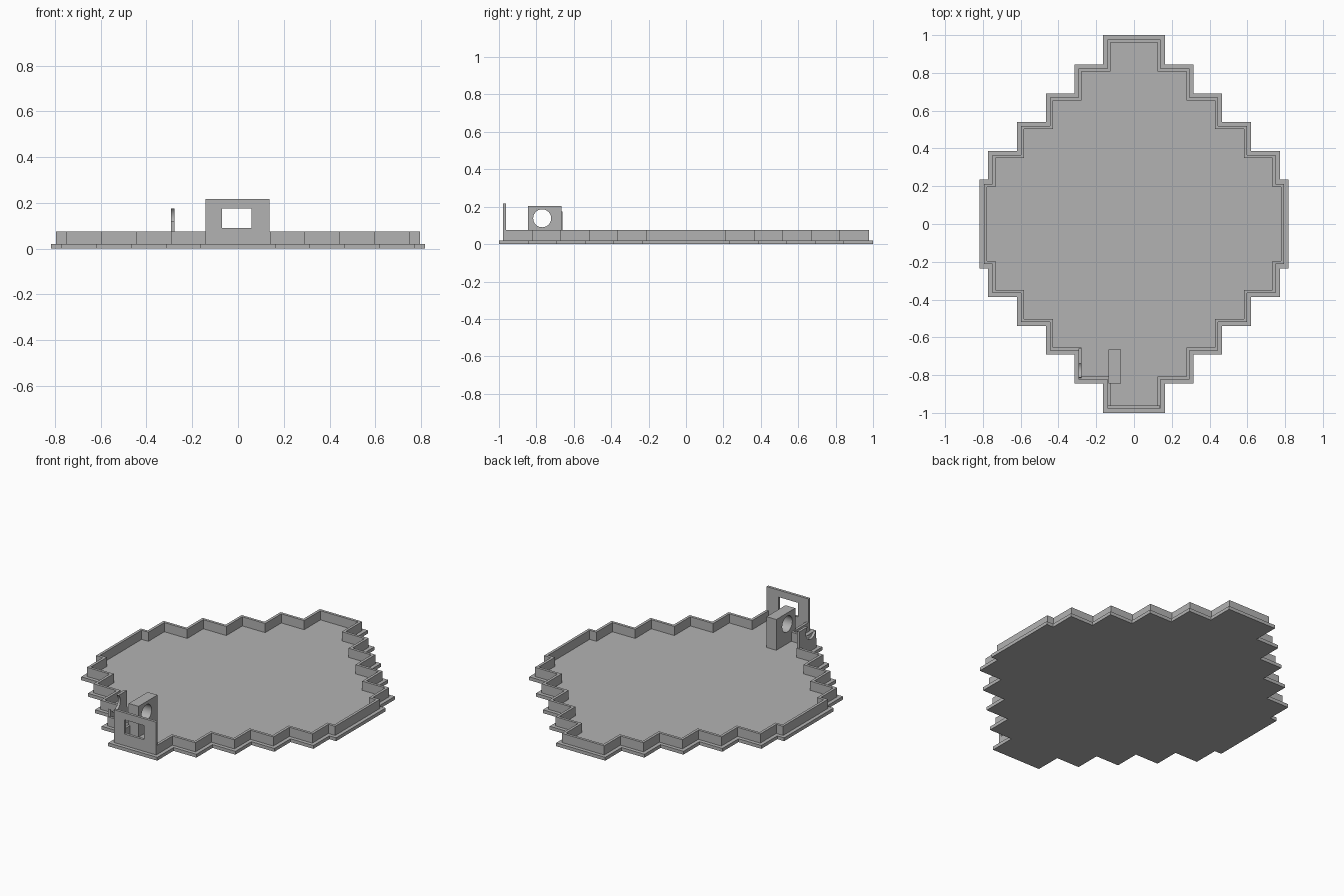
import bpy
import bmesh
from math import cos, sin, pi, asin

cube = bpy.data.objects.get("Cube")
if cube:
    bpy.data.objects.remove(cube, do_unlink=True)

GREY = (0.45, 0.45, 0.45, 1.0)
stone = bpy.data.materials.new("plain_grey")
stone.use_nodes = True
stone.diffuse_color = GREY
stone.node_tree.nodes["Principled BSDF"].inputs["Base Color"].default_value = GREY

# How a flat profile (u, v) with depth w is turned into model space
AXES = {
    "z": lambda u, v, w: (u, v, w),
    "y": lambda u, v, w: (u, w, v),
    "x": lambda u, v, w: (w, u, v),
}


def slab(name, loops, low, high, axis="z"):
    """Extrude closed outlines (later loops are holes) from low to high along an axis."""
    curve = bpy.data.curves.new(name + "_profile", "CURVE")
    curve.dimensions = "2D"
    curve.fill_mode = "BOTH"
    curve.extrude = (high - low) / 2
    for loop in loops:
        spline = curve.splines.new("POLY")
        spline.points.add(len(loop) - 1)
        for point, (u, v) in zip(spline.points, loop):
            point.co = (u, v, 0, 1)
        spline.use_cyclic_u = True
    temp = bpy.data.objects.new(name + "_profile", curve)
    bpy.context.collection.objects.link(temp)
    depsgraph = bpy.context.evaluated_depsgraph_get()
    mesh = bpy.data.meshes.new_from_object(temp.evaluated_get(depsgraph))
    bpy.data.objects.remove(temp, do_unlink=True)
    bpy.data.curves.remove(curve)

    bm = bmesh.new()
    bm.from_mesh(mesh)
    bmesh.ops.remove_doubles(bm, verts=bm.verts, dist=0.0002)
    for vert in bm.verts:
        u, v, w = vert.co
        vert.co = AXES[axis](u, v, w + (low + high) / 2)
    bmesh.ops.recalc_face_normals(bm, faces=bm.faces)
    bm.to_mesh(mesh)
    bm.free()
    mesh.name = name
    mesh.materials.clear()
    mesh.materials.append(stone)
    obj = bpy.data.objects.new(name, mesh)
    bpy.context.collection.objects.link(obj)
    bpy.ops.object.select_all(action="DESELECT")
    obj.select_set(True)
    bpy.context.view_layer.objects.active = obj
    bpy.ops.object.shade_smooth_by_angle(angle=pi / 6)
    return obj


def rect(u0, u1, v0, v1):
    return [(u0, v0), (u1, v0), (u1, v1), (u0, v1)]


def arc(cu, cv, r, start, end, steps):
    angles = [start + (end - start) * i / steps for i in range(steps + 1)]
    return [(cu + r * cos(a), cv + r * sin(a)) for a in angles]


STEP_X = [0.163, 0.315, 0.467, 0.62, 0.772, 0.817]
STEP_Y = [1.0, 0.845, 0.692, 0.54, 0.387, 0.235]


def stepped_outline(inset):
    """Stepped diamond, mirrored from one quarter and shrunk by the inset."""
    quarter = []
    for i, x in enumerate(STEP_X):
        quarter.append((x - inset, STEP_Y[i] - inset))
        if i + 1 < len(STEP_Y):
            quarter.append((x - inset, STEP_Y[i + 1] - inset))
    right = quarter + [(x, -y) for x, y in reversed(quarter)]
    return right + [(-x, -y) for x, y in right]


FLOOR, WALL_TOP = 0.02, 0.075
OUTER, INNER = 0.022, 0.038

# Floor and low boundary wall
slab("floor", [stepped_outline(0)], 0, FLOOR)
slab("boundary_wall", [stepped_outline(OUTER), stepped_outline(INNER)], FLOOR, WALL_TOP)

# Raised front panel with a rectangular window
edge = STEP_X[0] - OUTER
slab("front_panel",
     [rect(-edge, edge - 0.003, WALL_TOP, 0.217), rect(-0.071, 0.06, 0.09, 0.175)],
     OUTER - 1, INNER - 1, "y")

# Block with a round hole
HY, HZ, HR = -0.769, 0.138, 0.048
slab("holed_block",
     [rect(-0.845, -0.665, FLOOR, 0.205), arc(HY, HZ, HR, 0, 2 * pi, 48)[:-1]],
     -0.135, -0.07, "x")

# Raised piece of side wall, scooped out in line with the round hole
TOP, FRONT = 0.175, -0.815
rise = asin((TOP - HZ) / HR)
dip = -pi + asin((HZ - 0.12) / HR)
scoop = arc(HY, HZ, HR, rise, dip, 24)
slab("scooped_wall",
     [[(FRONT, WALL_TOP), (-0.66, WALL_TOP), (-0.66, TOP)] + scoop],
     -STEP_X[1] + OUTER, -STEP_X[1] + INNER, "x")
